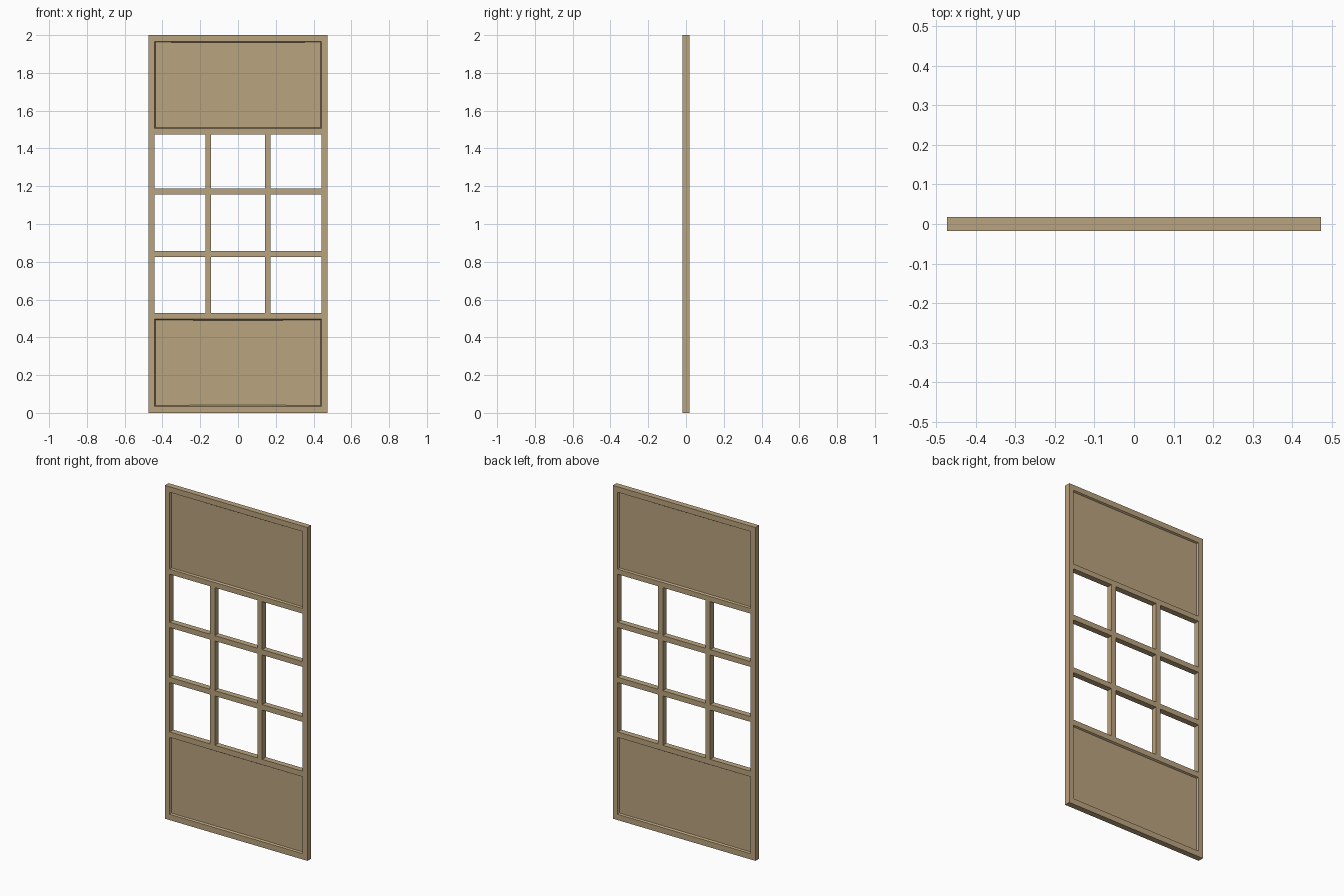
import bpy, bmesh

if "Cube" in bpy.data.objects:
    bpy.data.objects.remove(bpy.data.objects["Cube"])

HALF_T = 0.0175                                   # half the door thickness
XS = [-0.473, -0.442, -0.173, -0.142, 0.142, 0.173, 0.442, 0.473]
ZS = [0.0, 0.035, 0.496, 0.529, 0.825, 0.857, 1.155, 1.187, 1.475, 1.506, 1.967, 2.0]
PANEL_ROWS = (1, 9)                               # solid panels, bottom and top
WINDOW_ROWS = (3, 5, 7)
WINDOW_COLS = (1, 3, 5)

wood = bpy.data.materials.new("tan_wood")
wood.diffuse_color = (0.491, 0.366, 0.209, 1)
wood.use_nodes = True
wood.node_tree.nodes["Principled BSDF"].inputs["Base Color"].default_value = wood.diffuse_color

bm = bmesh.new()

# front sheet of the door with nine window openings left out
grid = [[bm.verts.new((x, -HALF_T, z)) for x in XS] for z in ZS]
for r in range(len(ZS) - 1):
    for c in range(len(XS) - 1):
        if r in WINDOW_ROWS and c in WINDOW_COLS:
            continue
        bm.faces.new((grid[r][c], grid[r][c + 1], grid[r + 1][c + 1], grid[r + 1][c]))

# give the sheet its thickness
ext = bmesh.ops.extrude_face_region(bm, geom=bm.faces[:], use_keep_orig=True)
back = [g for g in ext["geom"] if isinstance(g, bmesh.types.BMVert)]
bmesh.ops.translate(bm, verts=back, vec=(0, 2 * HALF_T, 0))
bmesh.ops.recalc_face_normals(bm, faces=bm.faces[:])

# recessed panels with a narrow sloped rim, on both sides
for row in PANEL_ROWS:
    for side in (-1, 1):
        cells = []
        for f in bm.faces:
            m = f.calc_center_median()
            if (f.normal.y * side > 0.9 and abs(m.x) < XS[-2]
                    and ZS[row] < m.z < ZS[row + 1]):
                cells.append(f)
        panel = bmesh.ops.dissolve_faces(bm, faces=cells)["region"]
        bmesh.ops.inset_individual(bm, faces=panel, thickness=0.006, depth=-0.01)

mesh = bpy.data.meshes.new("door_leaf")
bm.to_mesh(mesh)
bm.free()
mesh.materials.append(wood)
door = bpy.data.objects.new("door_leaf", mesh)
bpy.context.collection.objects.link(door)
